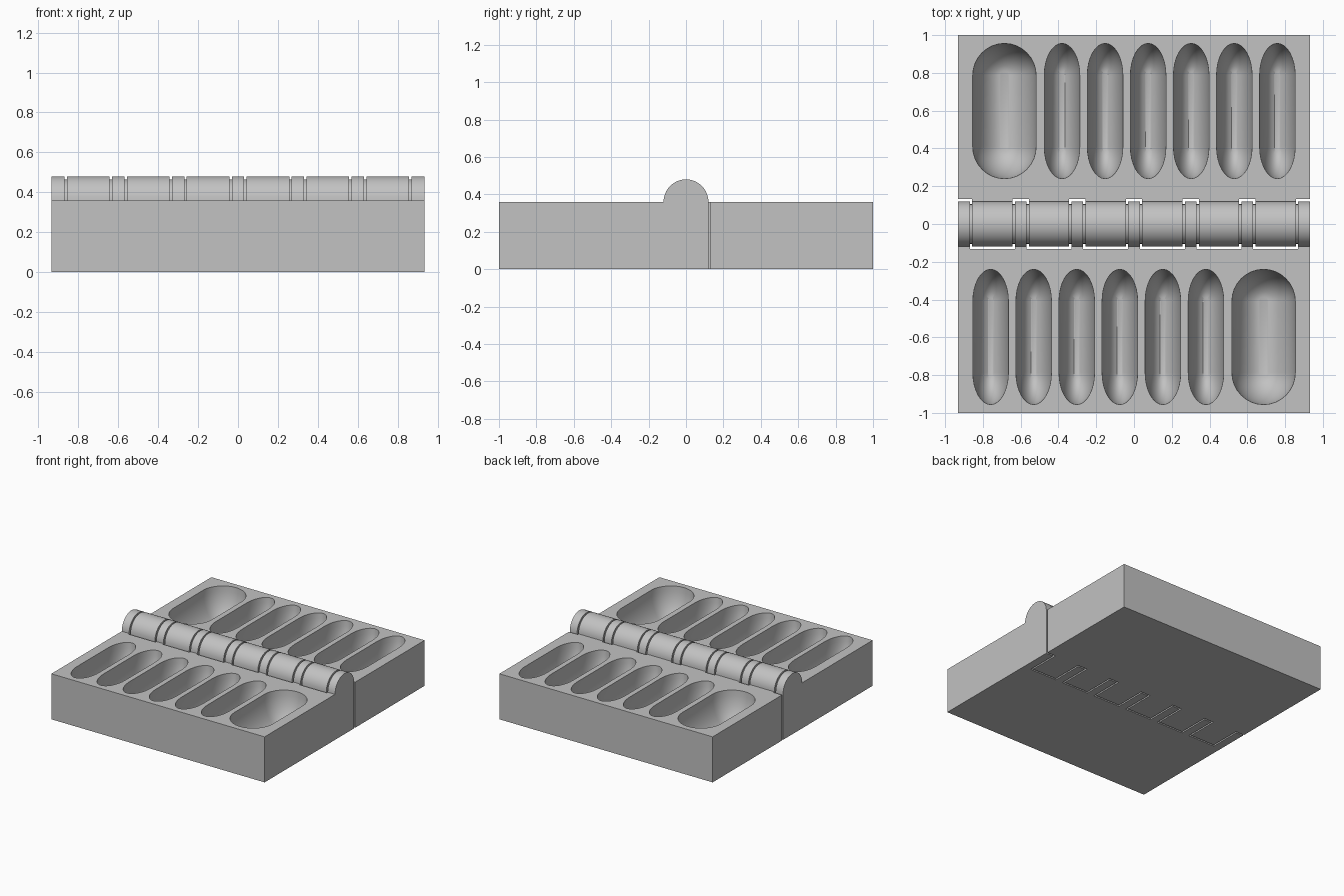
import bpy, bmesh, math

if "Cube" in bpy.data.objects:
    bpy.data.objects.remove(bpy.data.objects["Cube"])

HALF_W = 0.933      # half width of the board
TOP = 0.36          # board thickness, also the hinge axis height
R = 0.12            # hinge barrel radius
GAP = 0.012         # clearance between the two halves
PIN_R = 0.105       # hinge pin radius
PIT_DEPTH = 0.27
PIT_Y = 0.598       # pit centre distance from the hinge
SPACING = 0.3       # hinge knuckle spacing
KNUCKLE = 0.031     # half width of a narrow knuckle

grey = bpy.data.materials.new("light_grey")
grey.use_nodes = True
colour = (0.54, 0.54, 0.54, 1)
grey.diffuse_color = colour
grey.node_tree.nodes["Principled BSDF"].inputs["Base Color"].default_value = colour


def finish(bm, name):
    bmesh.ops.recalc_face_normals(bm, faces=bm.faces)
    mesh = bpy.data.meshes.new(name)
    bm.to_mesh(mesh)
    bm.free()
    mesh.materials.append(grey)
    obj = bpy.data.objects.new(name, mesh)
    bpy.context.collection.objects.link(obj)
    return obj


def smooth(obj):
    bpy.ops.object.select_all(action='DESELECT')
    obj.select_set(True)
    bpy.context.view_layer.objects.active = obj
    bpy.ops.object.shade_smooth_by_angle(angle=math.radians(28))


def prism(bm, points, offset):
    """Extrude a closed outline along an offset."""
    face = bm.faces.new([bm.verts.new(p) for p in points])
    moved = bmesh.ops.extrude_face_region(bm, geom=[face])["geom"]
    verts = [v for v in moved if isinstance(v, bmesh.types.BMVert)]
    bmesh.ops.translate(bm, verts=verts, vec=offset)


def add_pit(bm, x, y, rx, ry=0.17, stretch=0.188, n=32):
    """Long bowl: stacked rounded outlines from the flat floor to above the rim."""
    levels = [(math.sin(math.radians(a)), TOP - PIT_DEPTH * math.cos(math.radians(a)))
              for a in (9, 18, 27, 36, 45, 54, 63, 72, 81, 90)]
    levels.append((1, TOP + 0.1))
    rings = []
    for s, z in levels:
        ring = []
        for end in (1, -1):
            for i in range(n // 2 + 1):
                t = math.pi * i / (n // 2)
                ring.append(bm.verts.new((x + end * rx * s * math.cos(t),
                                          y + end * (stretch + ry * s * math.sin(t)), z)))
        rings.append(ring)
    for low, high in zip(rings, rings[1:]):
        for i in range(len(low)):
            j = (i + 1) % len(low)
            bm.faces.new((low[i], low[j], high[j], high[i]))
    bm.faces.new(rings[0])
    bm.faces.new(rings[-1])


def make_half(side, teeth, name):
    # Comb-shaped slab, its teeth reaching under the hinge
    outline = [(-HALF_W, side), (-HALF_W, side * (R + GAP))]
    for a, b in teeth:
        for p in ((a, side * (R + GAP)), (a, -side * R), (b, -side * R), (b, side * (R + GAP))):
            if p not in outline:
                outline.append(p)
    outline += [(HALF_W, side * (R + GAP)), (HALF_W, side)]
    clean = [p for i, p in enumerate(outline) if p not in outline[:i]]
    # An end tooth makes the corner point redundant
    ends = [a for a, b in teeth if a == -HALF_W]
    if ends:
        clean = [p for p in clean if p not in ((-HALF_W, side * (R + GAP)),
                                               (HALF_W, side * (R + GAP)))]
    bm = bmesh.new()
    prism(bm, [(x, y, 0) for x, y in clean], (0, 0, TOP))
    slab = finish(bm, name)

    # Pits: one large store and six small bowls
    bm = bmesh.new()
    add_pit(bm, -side * 0.686, side * PIT_Y, 0.168)
    for i in range(6):
        add_pit(bm, side * (-0.381 + 0.228 * i), side * PIT_Y, 0.094)
    cutter = finish(bm, name + "_pit_cutter")
    cut = slab.modifiers.new("pits", 'BOOLEAN')
    cut.operation = 'DIFFERENCE'
    cut.solver = 'EXACT'
    cut.object = cutter
    bpy.context.view_layer.objects.active = slab
    slab.select_set(True)
    bpy.ops.object.modifier_apply(modifier=cut.name)
    bpy.data.objects.remove(cutter)
    smooth(slab)

    # Rounded hinge barrels on the teeth
    bm = bmesh.new()
    steps = 24
    for a, b in teeth:
        arc = [math.pi * i / steps for i in range(steps + 1)]
        prism(bm, [(a, R * math.cos(t), TOP + R * math.sin(t)) for t in arc], (b - a, 0, 0))
    smooth(finish(bm, name + "_hinge_barrels"))


# Narrow knuckles belong to the front half, wide ones to the back half
centres = [SPACING * i for i in range(-3, 4)]
narrow = [(max(c - KNUCKLE, -HALF_W), min(c + KNUCKLE, HALF_W)) for c in centres]
narrow[0] = (-HALF_W, narrow[0][1])
narrow[-1] = (narrow[-1][0], HALF_W)
wide = [(p[1] + GAP, q[0] - GAP) for p, q in zip(narrow, narrow[1:])]
make_half(-1, narrow, "front_half")
make_half(1, wide, "back_half")

# Pins bridging the clearance between knuckles
bm = bmesh.new()
for a, b in wide:
    for x in (a - GAP, b):
        ring = [2 * math.pi * i / 32 for i in range(32)]
        prism(bm, [(x, PIN_R * math.cos(t), TOP + PIN_R * math.sin(t)) for t in ring], (GAP, 0, 0))
smooth(finish(bm, "hinge_pins"))
